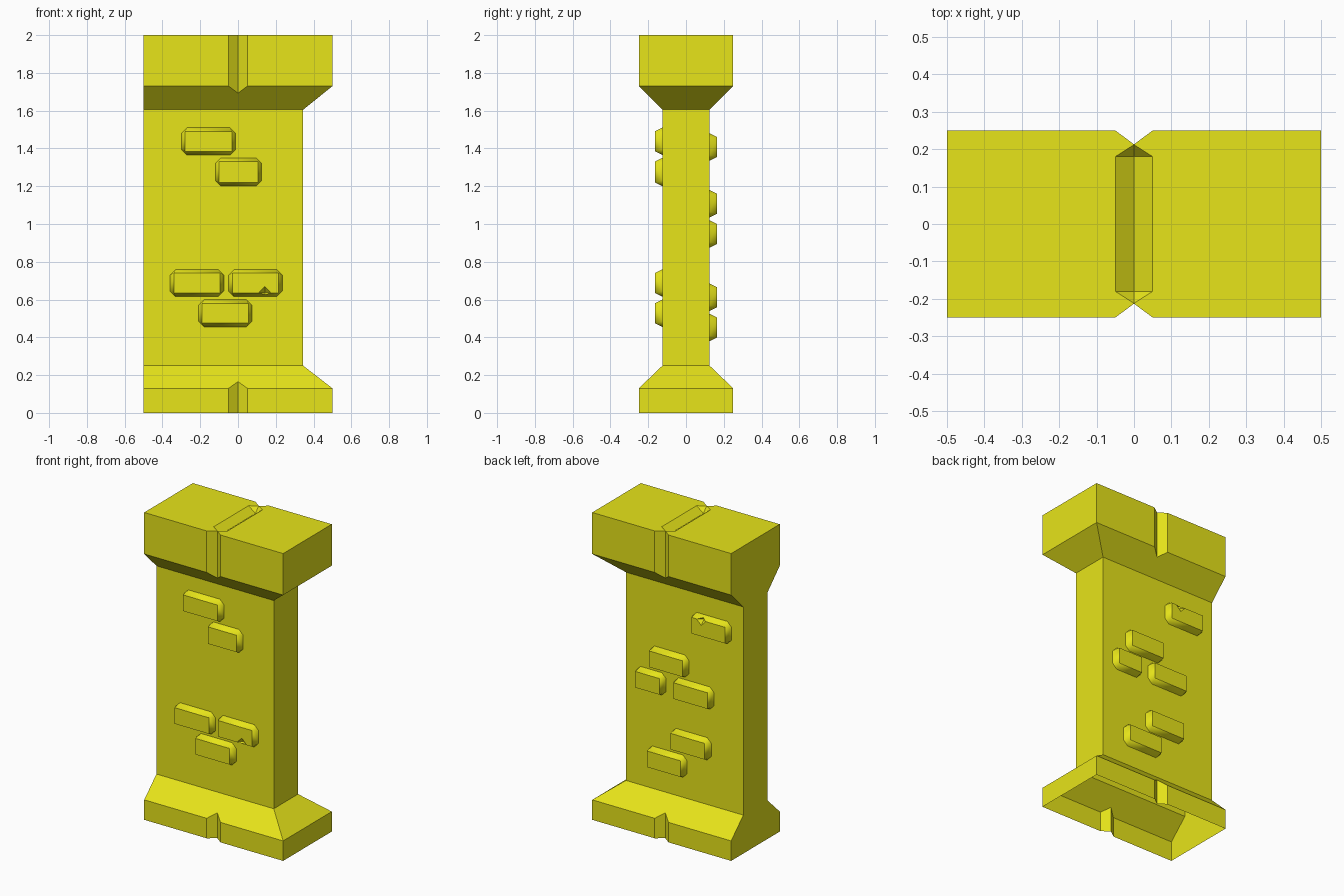
import bpy, bmesh, math
from mathutils import Vector

if "Cube" in bpy.data.objects:
    bpy.data.objects.remove(bpy.data.objects["Cube"])

mat = bpy.data.materials.new("yellow_stone")
mat.diffuse_color = (0.8, 0.78, 0.01, 1)
mat.use_nodes = True
mat.node_tree.nodes["Principled BSDF"].inputs["Base Color"].default_value = mat.diffuse_color


def finish(name, bm):
    bmesh.ops.recalc_face_normals(bm, faces=bm.faces[:])
    me = bpy.data.meshes.new(name)
    bm.to_mesh(me)
    bm.free()
    ob = bpy.data.objects.new(name, me)
    bpy.context.collection.objects.link(ob)
    me.materials.append(mat)
    return ob


def hull(name, pts):
    bm = bmesh.new()
    for p in pts:
        bm.verts.new(p)
    bmesh.ops.convex_hull(bm, input=bm.verts[:])
    bmesh.ops.dissolve_limit(bm, angle_limit=0.01, verts=bm.verts[:], edges=bm.edges[:])
    return finish(name, bm)


def cut(ob, cutters):
    for c in cutters:
        m = ob.modifiers.new("cut", 'BOOLEAN')
        m.operation, m.solver, m.object = 'DIFFERENCE', 'EXACT', c
    dg = bpy.context.evaluated_depsgraph_get()
    me = bpy.data.meshes.new_from_object(ob.evaluated_get(dg))
    ob.modifiers.clear()
    ob.data = me
    for c in cutters:
        bpy.data.objects.remove(c)


def open_faces(ob, test):
    bm = bmesh.new()
    bm.from_mesh(ob.data)
    bmesh.ops.delete(bm, geom=[f for f in bm.faces if all(test(v.co) for v in f.verts)],
                     context='FACES')
    bm.to_mesh(ob.data)
    bm.free()


def smooth(ob, deg):
    bpy.ops.object.select_all(action='DESELECT')
    ob.select_set(True)
    bpy.context.view_layer.objects.active = ob
    bpy.ops.object.shade_smooth_by_angle(angle=math.radians(deg))


# wall end: stacked rectangles (z, right x, half depth), flat on the left side
levels = [(0, .5, .25), (.13, .5, .25), (.25, .345, .125),
          (1.605, .345, .125), (1.73, .5, .25), (2, .5, .25)]
bm = bmesh.new()
rings = [[bm.verts.new(p) for p in ((-.5, -h, z), (r, -h, z), (r, h, z), (-.5, h, z))]
         for z, r, h in levels]
for a, b in zip(rings, rings[1:]):
    for i in range(3):
        bm.faces.new((a[i], a[i + 1], b[i + 1], b[i]))
bm.faces.new([r[0] for r in rings] + [r[3] for r in reversed(rings)])
bm.faces.new(rings[0])
bm.faces.new(rings[-1])
wall = finish("wall_end", bm)

# vertical V grooves front and back, pointed groove across the top
cutters = []
for s in (-1, 1):
    cutters.append(hull("groove_cutter", [(x, s * y, z) for z in (-.1, 2.1)
                   for x, y in ((0, .213), (.1, .287), (-.1, .287))]))
top = [(x, s * y, z) for s in (-1, 1) for z in (2, 2.05)
       for x, y in ((-.05, .18), (.05, .18), (0, .212))]
cutters.append(hull("top_cutter", top + [(0, -.18, 1.963), (0, .18, 1.963)]))
cut(wall, cutters)
open_faces(wall, lambda c: abs(c.z) < 1e-4)   # underside is open


# raised bricks: chamfered outline rising to a smaller rectangle
def brick(name, side, x0, x1, z0, z1, chip=None):
    c, i = .03, .02
    pts = []
    for x, sx in ((x0, 1), (x1, -1)):
        for z, sz in ((z0, 1), (z1, -1)):
            pts += [(x + sx * c, side * .125, z), (x, side * .125, z + sz * c),
                    (x + sx * i, side * .165, z + sz * i)]
    ob = hull(name, pts)
    if chip:
        o = Vector((chip[0], side * .165, chip[1]))
        r = .032
        cut(ob, [hull("chip_cutter", [o + Vector(d) * r for d in
                 ((1, 0, 0), (-1, 0, 0), (0, 1, 0), (0, -1, 0), (0, 0, 1), (0, 0, -1))])])
    open_faces(ob, lambda v: abs(abs(v.y) - .125) < 1e-4)
    smooth(ob, 50)


front = [(-.3, -.012, 1.365, 1.51), (-.12, .125, 1.2, 1.35), (-.36, -.075, .615, .76),
         (-.05, .235, .615, .76, (.142, .638)), (-.21, .075, .455, .6)]
back = [(-.415, -.135, 1.335, 1.48, (-.225, 1.458)), (-.11, .17, 1.035, 1.18),
        (.056, .27, .875, 1.02), (-.29, -.005, .875, 1.02),
        (-.27, .015, .54, .685), (-.095, .185, .38, .525)]
for label, side, rows in (("front", -1, front), ("back", 1, back)):
    for n, row in enumerate(rows):
        brick(f"{label}_brick_{n + 1}", side, *row)
